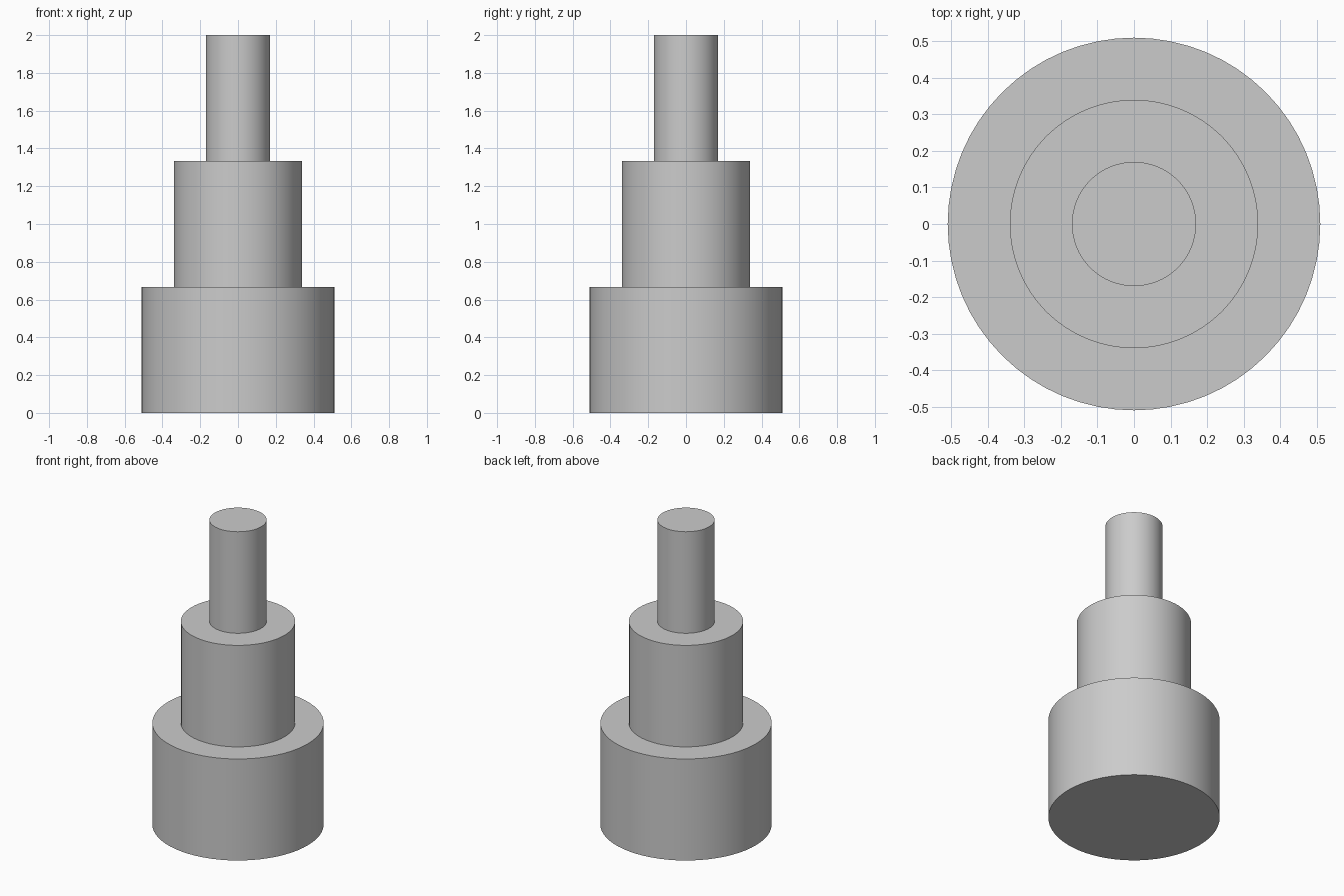
import bpy
import math

if "Cube" in bpy.data.objects:
    bpy.data.objects.remove(bpy.data.objects["Cube"], do_unlink=True)

# Plain grey finish
GREY = (0.6, 0.6, 0.6, 1.0)
grey = bpy.data.materials.new("plain grey")
grey.use_nodes = True
grey.diffuse_color = GREY
grey.node_tree.nodes["Principled BSDF"].inputs["Base Color"].default_value = GREY

TIER_HEIGHT = 2 / 3
STEP = 0.17


def add_tier(name, level, radius):
    """One solid cylinder standing on the tier below it."""
    bpy.ops.mesh.primitive_cylinder_add(
        vertices=64, radius=radius, depth=TIER_HEIGHT,
        location=(0, 0, (level + 0.5) * TIER_HEIGHT))
    tier = bpy.context.object
    tier.name = name
    tier.data.materials.append(grey)
    bpy.ops.object.shade_smooth_by_angle(angle=math.radians(30))


# Three stacked tiers, narrowing upwards by equal steps
for level, name in enumerate(["bottom_tier", "middle_tier", "top_tier"]):
    add_tier(name, level, STEP * (3 - level))
